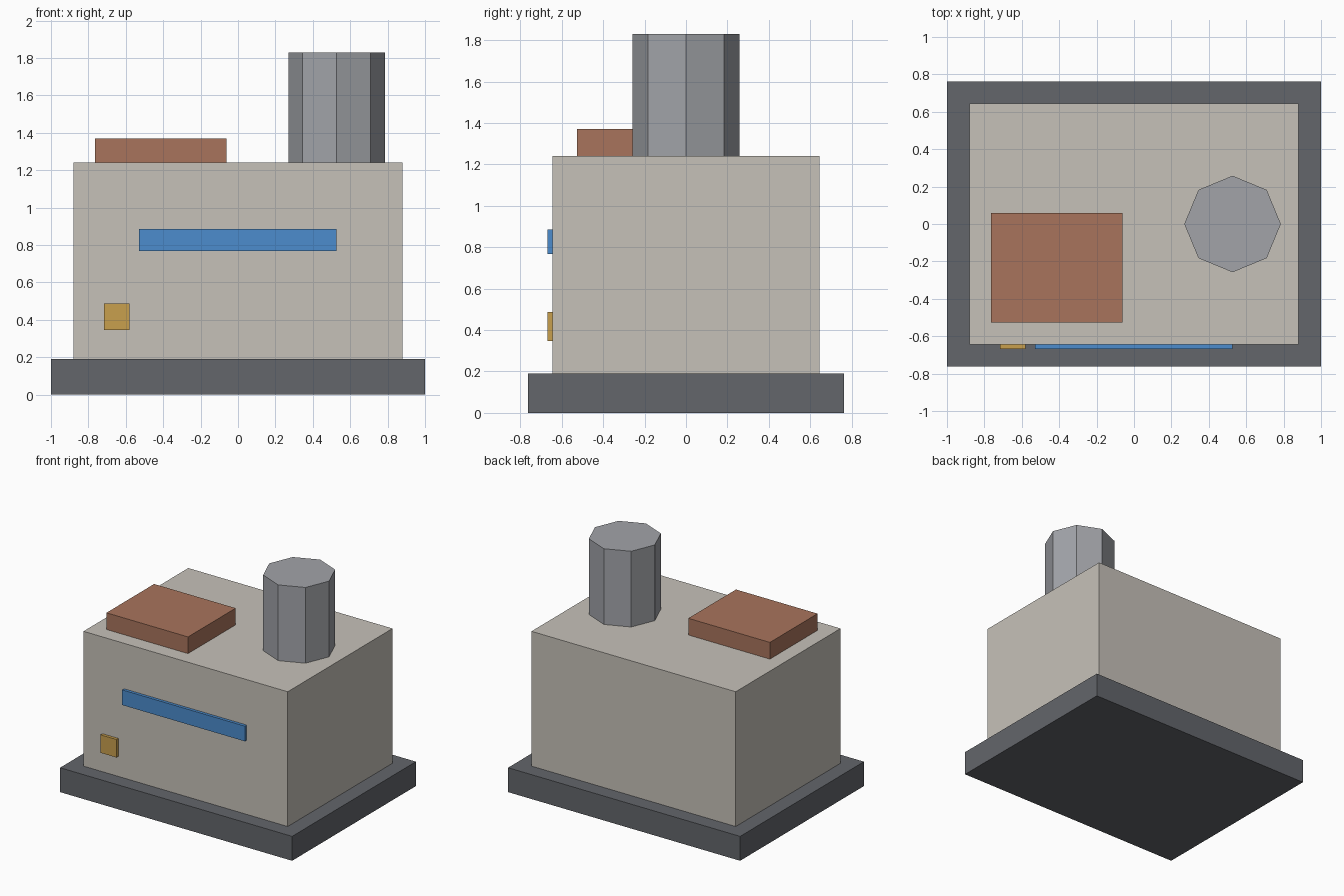
import bpy
import math

if "Cube" in bpy.data.objects:
    bpy.data.objects.remove(bpy.data.objects["Cube"])


def material(name, rgb):
    m = bpy.data.materials.new(name)
    m.diffuse_color = (*rgb, 1.0)
    m.use_nodes = True
    m.node_tree.nodes["Principled BSDF"].inputs["Base Color"].default_value = m.diffuse_color
    return m


def box(name, x, y, z, mat):
    """Box from (min, max) ranges on each axis."""
    ranges = (x, y, z)
    bpy.ops.mesh.primitive_cube_add(size=1, location=[(a + b) / 2 for a, b in ranges])
    ob = bpy.context.object
    ob.name = name
    ob.scale = [b - a for a, b in ranges]
    bpy.ops.object.transform_apply(location=False, rotation=False, scale=True)
    ob.data.materials.append(mat)
    return ob


slate = material("slate grey", (0.125, 0.132, 0.147))
stone = material("warm stone", (0.565, 0.535, 0.485))
brick = material("brick brown", (0.395, 0.175, 0.107))
steel = material("steel grey", (0.36, 0.37, 0.396))
blue = material("blue", (0.072, 0.265, 0.61))
gold = material("gold", (0.58, 0.348, 0.076))

# Plinth and main body
box("base", (-1, 1), (-0.762, 0.762), (0, 0.19), slate)
box("body", (-0.88, 0.88), (-0.645, 0.645), (0.19, 1.24), stone)

# Raised hatch on the roof
box("roof_hatch", (-0.765, -0.062), (-0.527, 0.06), (1.24, 1.37), brick)

# Front details
box("front_strip", (-0.53, 0.527), (-0.668, -0.645), (0.768, 0.886), blue)
box("front_button", (-0.717, -0.58), (-0.668, -0.645), (0.346, 0.486), gold)

# Eight-sided chimney with corners on the axes
bpy.ops.mesh.primitive_cylinder_add(vertices=8, radius=0.258, depth=0.59,
                                    location=(0.527, 0, 1.535))
chimney = bpy.context.object
chimney.name = "chimney"
chimney.data.materials.append(steel)
